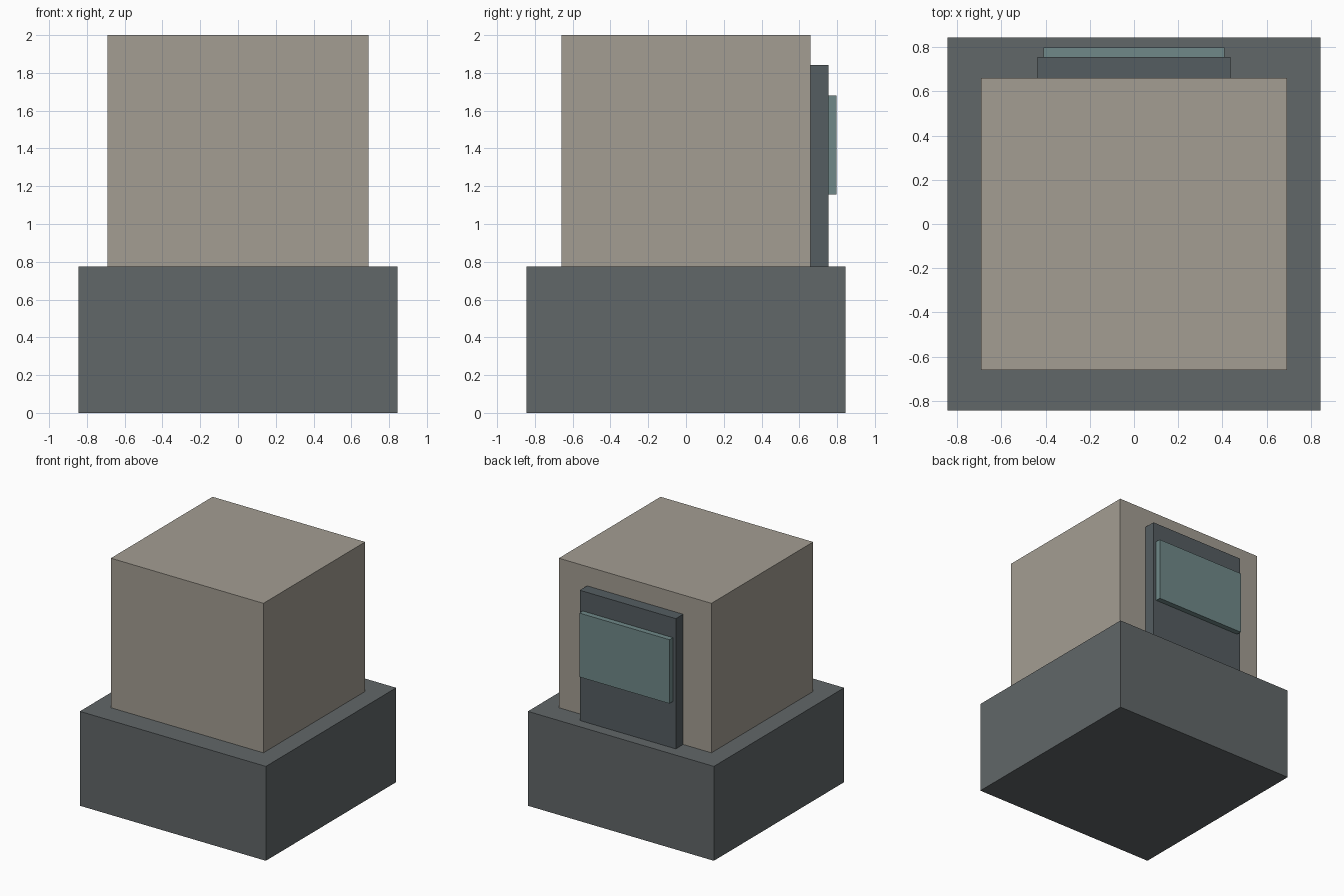
import bpy

if "Cube" in bpy.data.objects:
    bpy.data.objects.remove(bpy.data.objects["Cube"])


def material(name, rgb):
    mat = bpy.data.materials.new(name)
    mat.diffuse_color = (*rgb, 1.0)
    mat.use_nodes = True
    mat.node_tree.nodes["Principled BSDF"].inputs["Base Color"].default_value = mat.diffuse_color
    return mat


def box(name, x, y, z, mat):
    """Box spanning the given (min, max) ranges."""
    spans = (x, y, z)
    bpy.ops.mesh.primitive_cube_add(size=1, location=[(a + b) / 2 for a, b in spans])
    obj = bpy.context.object
    obj.name = name
    obj.scale = [b - a for a, b in spans]
    bpy.ops.object.transform_apply(location=False, rotation=False, scale=True)
    obj.data.materials.append(mat)
    return obj


stone = material("dark_stone", (0.12, 0.135, 0.14))
plaster = material("plaster", (0.37, 0.34, 0.29))
frame = material("dark_frame", (0.09, 0.11, 0.12))
glass = material("teal_glass", (0.16, 0.25, 0.25))

# Wide plinth and the main block standing on it
box("base", (-0.844, 0.844), (-0.844, 0.844), (0, 0.774), stone)
box("body", (-0.692, 0.692), (-0.659, 0.659), (0.774, 2.0), plaster)

# Back panel with raised pane
box("back_panel", (-0.436, 0.436), (0.657, 0.754), (0.774, 1.842), frame)
box("back_pane", (-0.409, 0.409), (0.752, 0.798), (1.155, 1.679), glass)
